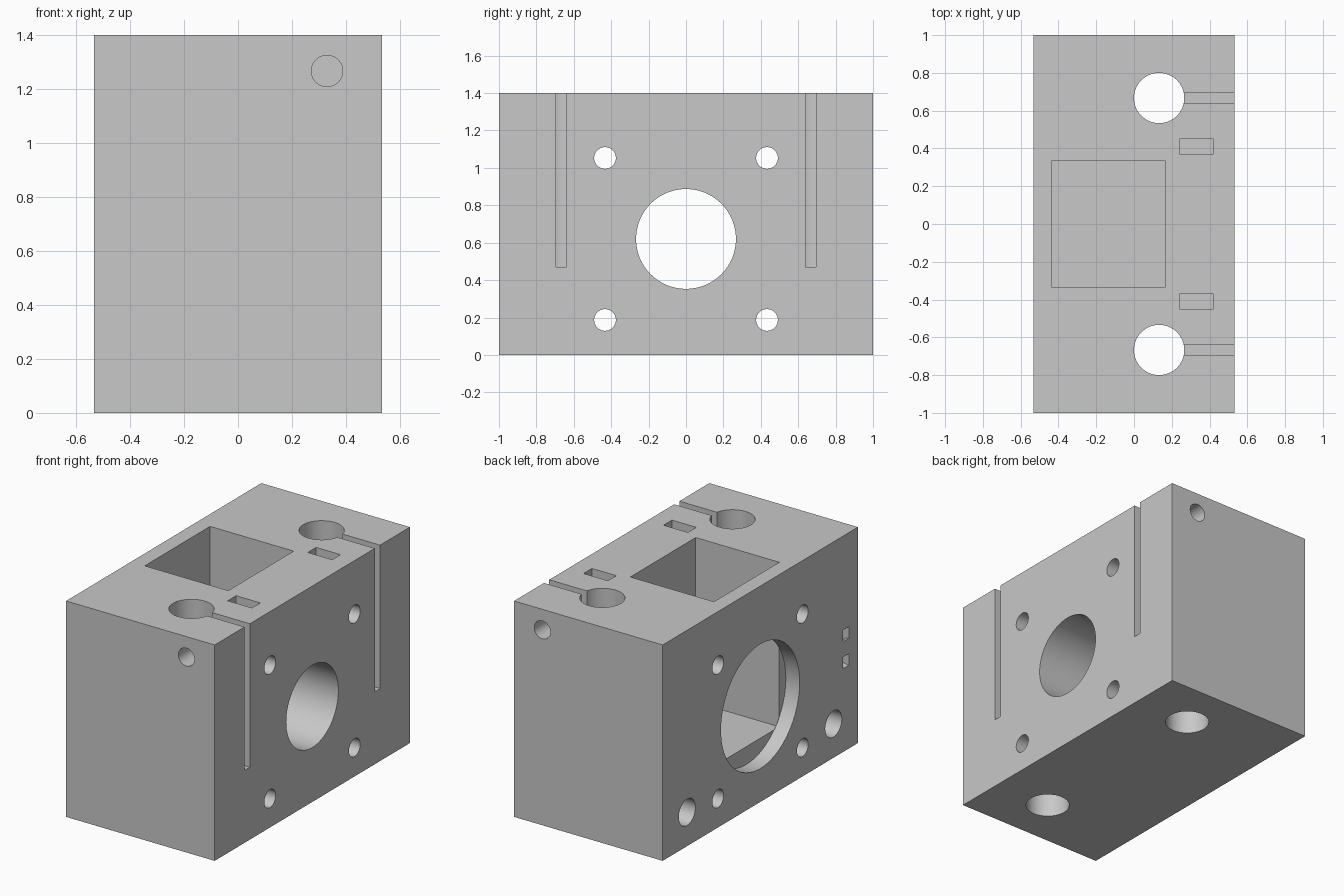
import bpy
import math
from mathutils import Vector

cube = bpy.data.objects.get("Cube")
if cube:
    bpy.data.objects.remove(cube, do_unlink=True)

W, D, H = 1.066, 2.0, 1.4      # block size
FACE = W / 2
OUT = 0.1                      # how far cutters stick out of the block

grey = bpy.data.materials.new("plain grey")
grey.use_nodes = True
grey.diffuse_color = (0.58, 0.58, 0.58, 1)
grey.node_tree.nodes["Principled BSDF"].inputs["Base Color"].default_value = (0.58, 0.58, 0.58, 1)


def box(name, low, high):
    low, high = Vector(low), Vector(high)
    bpy.ops.mesh.primitive_cube_add(size=1, location=(low + high) / 2)
    ob = bpy.context.object
    ob.name = name
    ob.scale = high - low
    bpy.ops.object.transform_apply(location=False, rotation=False, scale=True)
    return ob


def rod(name, start, end, radius):
    start, end = Vector(start), Vector(end)
    axis = end - start
    bpy.ops.mesh.primitive_cylinder_add(
        vertices=64, radius=radius, depth=axis.length, location=(start + end) / 2,
        rotation=axis.to_track_quat('Z', 'Y').to_euler())
    ob = bpy.context.object
    ob.name = name
    return ob


def cut(target, cutter):
    cutter.hide_render = True
    mod = target.modifiers.new(cutter.name, 'BOOLEAN')
    mod.operation = 'DIFFERENCE'
    mod.solver = 'EXACT'
    mod.object = cutter
    bpy.context.view_layer.objects.active = target
    bpy.ops.object.modifier_apply(modifier=mod.name)
    bpy.data.objects.remove(cutter, do_unlink=True)


block = box("mounting_block", (-FACE, -D / 2, 0), (FACE, D / 2, H))

# Central pocket, wide bore on one face and shaft bore on the other
cut(block, box("pocket", (-0.435, -0.335, 0.333), (0.165, 0.335, H + OUT)))
cut(block, rod("wide_bore", (-FACE - OUT, 0, 0.62), (-0.434, 0, 0.62), 0.403))
cut(block, rod("shaft_bore", (0, 0, 0.62), (FACE + OUT, 0, 0.62), 0.267))

for side in (-1, 1):
    # Four through bolts
    for z in (0.187, 1.053):
        cut(block, rod("bolt_hole", (-FACE - OUT, side * 0.433, z), (FACE + OUT, side * 0.433, z), 0.058))
    # Vertical guide hole with its clamping slot
    y = side * 0.667
    cut(block, rod("guide_hole", (0.133, y, -OUT), (0.133, y, H + OUT), 0.133))
    cut(block, box("clamp_slot", (0.133, y - 0.027, 0.47), (FACE + OUT, y + 0.027, H + OUT)))
    # Clamp screw hole and nut trap
    cut(block, rod("clamp_screw_hole", (0.33, side * (1 + OUT), 1.267), (0.33, side * 0.41, 1.267), 0.058))
    cut(block, box("nut_trap", (0.243, side * 0.41 - 0.043, 1.18), (0.418, side * 0.41 + 0.043, H + OUT)))
    # Blind hole in the lower corner
    cut(block, rod("corner_hole", (-FACE - OUT, side * 0.75, 0.22), (-0.12, side * 0.75, 0.22), 0.085))

# Curved cable tie channel
tie = rod("tie_channel", (-FACE, -0.907, 0.665), (-FACE, -0.847, 0.665), 0.125)
cut(tie, rod("tie_core", (-FACE, -1, 0.665), (-FACE, -0.7, 0.665), 0.05))
cut(block, tie)

block.data.materials.clear()
block.data.materials.append(grey)
for face in block.data.polygons:
    face.material_index = 0
bpy.ops.object.select_all(action='DESELECT')
block.select_set(True)
bpy.context.view_layer.objects.active = block
bpy.ops.object.shade_smooth_by_angle(angle=math.radians(30))
